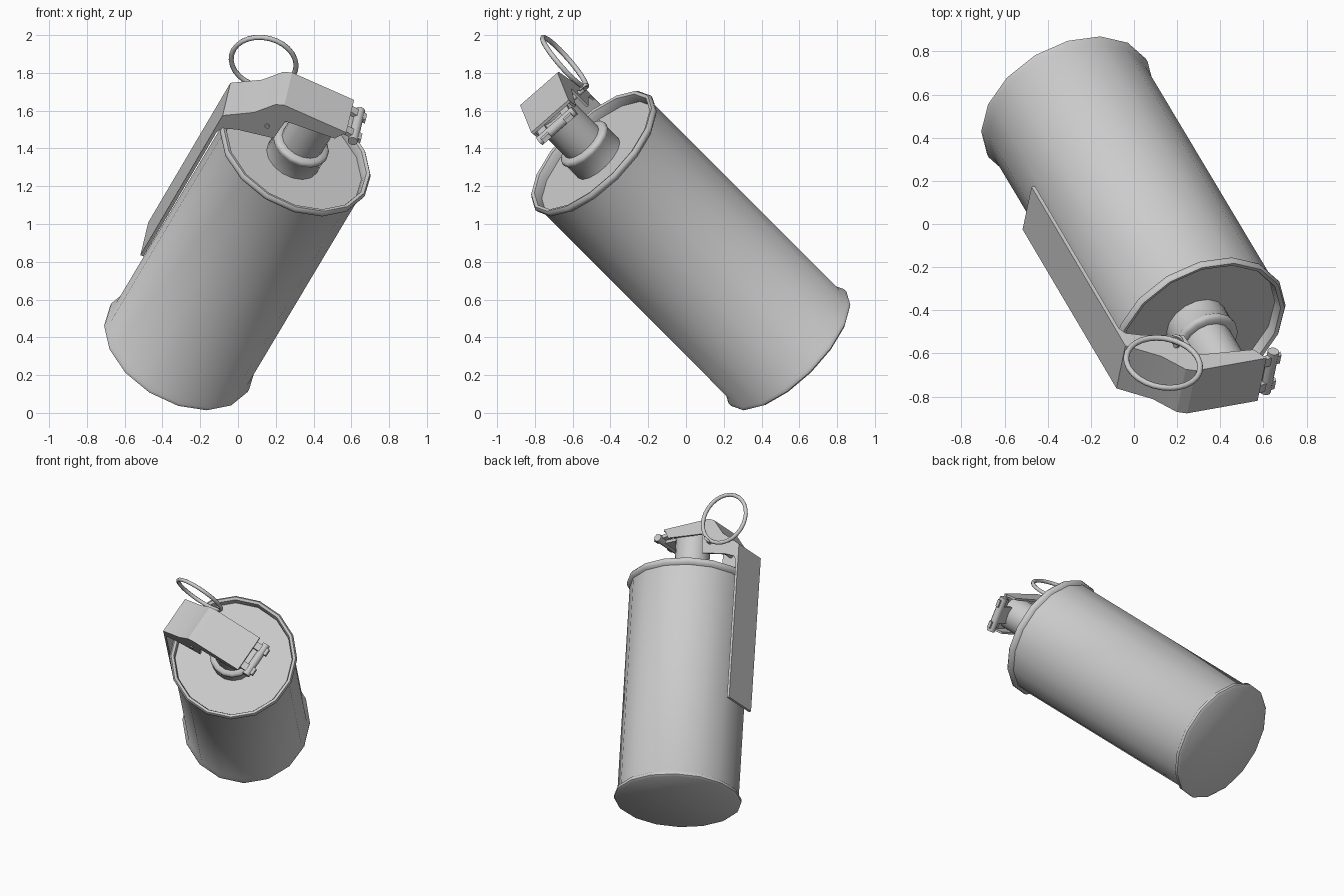
import bpy, bmesh, math
from mathutils import Vector, Matrix

if "Cube" in bpy.data.objects:
    bpy.data.objects.remove(bpy.data.objects["Cube"])

# Tilted local frame: Z = canister axis, X = towards the lever, origin = top rim centre
axis = Vector((0.389, -0.651, 0.652)).normalized()
side = Vector((0.15, 0.75, 0.64))
side = (side - axis * side.dot(axis)).normalized()
out = axis.cross(side)
FRAME = Matrix((out, -side, axis)).transposed().to_4x4()
FRAME.translation = (0.305, -0.49, 1.375)

steel = bpy.data.materials.new("grey_steel")
steel.diffuse_color = (0.6, 0.6, 0.6, 1)
steel.use_nodes = True
steel.node_tree.nodes["Principled BSDF"].inputs["Base Color"].default_value = steel.diffuse_color


def finish(name, bm, angle=30, local=Matrix()):
    bmesh.ops.recalc_face_normals(bm, faces=bm.faces)
    mesh = bpy.data.meshes.new(name)
    bm.to_mesh(mesh)
    bm.free()
    mesh.materials.append(steel)
    ob = bpy.data.objects.new(name, mesh)
    bpy.context.collection.objects.link(ob)
    ob.matrix_world = FRAME @ local
    bpy.ops.object.select_all(action='DESELECT')
    ob.select_set(True)
    bpy.context.view_layer.objects.active = ob
    bpy.ops.object.shade_smooth_by_angle(angle=math.radians(angle))
    return ob


def lathe(name, profile, sides=16, phase=9, angle=50, local=Matrix()):
    """Closed solid turned from (radius, height) points, capped at both ends."""
    bm = bmesh.new()
    rings = []
    for r, z in profile:
        ring = []
        for i in range(sides):
            t = math.radians(phase) + math.tau * i / sides
            ring.append(bm.verts.new((r * math.cos(t), r * math.sin(t), z)))
        rings.append(ring)
    for a, b in zip(rings, rings[1:]):
        for i in range(sides):
            j = (i + 1) % sides
            bm.faces.new((a[i], a[j], b[j], b[i]))
    bm.faces.new(rings[0])
    bm.faces.new(rings[-1])
    return finish(name, bm, angle, local)


def prism(name, outline, y0, y1):
    """Outline in the X-Z plane extruded from y0 to y1."""
    bm = bmesh.new()
    a = [bm.verts.new((x, y0, z)) for x, z in outline]
    b = [bm.verts.new((x, y1, z)) for x, z in outline]
    bm.faces.new(a)
    bm.faces.new(b)
    for i in range(len(a)):
        j = (i + 1) % len(a)
        bm.faces.new((a[i], a[j], b[j], b[i]))
    return finish(name, bm, 20)


def torus(name, major, minor, local, n=28, m=8):
    bm = bmesh.new()
    v = [[bm.verts.new(((major + minor * math.cos(math.tau * j / m)) * math.cos(math.tau * i / n),
                        (major + minor * math.cos(math.tau * j / m)) * math.sin(math.tau * i / n),
                        minor * math.sin(math.tau * j / m))) for j in range(m)] for i in range(n)]
    for i in range(n):
        for j in range(m):
            k, l = (i + 1) % n, (j + 1) % m
            bm.faces.new((v[i][j], v[k][j], v[k][l], v[i][l]))
    return finish(name, bm, 60, local)


# Canister with beaded rims and a recessed lid
lathe("canister_body", [
    (0.415, -1.60), (0.43, -1.588), (0.43, -1.568), (0.41, -1.55),
    (0.41, -0.03), (0.427, -0.017), (0.431, 0.002), (0.42, 0.017),
    (0.402, 0.012), (0.395, -0.01), (0.395, -0.04)])

# Neck with a stepped collar
lathe("neck_collar", [(0.15, -0.05), (0.15, 0.055), (0.157, 0.065),
                      (0.157, 0.082), (0.145, 0.092), (0.12, 0.095)])
lathe("neck", [(0.118, 0.08), (0.118, 0.375)])

# Safety lever: bent sheet over the head and down the canister side
HALF = 0.133
prism("lever_sheet", [
    (-0.151, 0.39), (0.212, 0.395), (0.255, 0.375), (0.332, 0.265),
    (0.47, 0.157), (0.465, -0.974), (0.447, -0.974), (0.452, 0.148),
    (0.322, 0.25), (0.245, 0.36), (0.208, 0.378), (-0.151, 0.373)], -HALF, HALF)

# Folded lever cheeks on both sides of the head
cheek = [(0.47, 0.157), (0.332, 0.265), (0.255, 0.375), (0.212, 0.395),
         (-0.151, 0.39), (-0.114, 0.32), (0.163, 0.294), (0.17, 0.152),
         (0.36, 0.107), (0.435, 0.075), (0.458, 0.02), (0.467, 0.02)]
for s, label in ((1, "front"), (-1, "rear")):
    prism("lever_cheek_" + label, cheek, s * HALF, s * (HALF - 0.014))

# Hinge: cross tube, joining leaf, and end tabs
turn = Matrix.Rotation(math.pi / 2, 4, 'X')
lathe("hinge_tube", [(0.027, -0.125), (0.027, 0.125)], sides=10,
      local=Matrix.Translation((-0.207, 0, 0.345)) @ turn)
prism("hinge_leaf", [(-0.10, 0.345), (-0.10, 0.325), (-0.20, 0.325), (-0.20, 0.345)], -0.06, 0.06)
for s, label in ((1, "front"), (-1, "rear")):
    prism("hinge_tab_" + label, [(-0.13, 0.375), (-0.245, 0.36), (-0.25, 0.335), (-0.13, 0.35)],
          s * 0.055, s * 0.105)

# Pull pin through the head, with an eye and the pull ring
lathe("pull_pin", [(0.014, -0.14), (0.014, 0.165)], sides=8,
      local=Matrix.Translation((0.235, 0, 0.215)) @ turn)
torus("pin_eye", 0.024, 0.009, Matrix.Translation((0.238, -0.172, 0.218))
      @ Matrix.Rotation(math.pi / 4, 4, 'Y'), n=12, m=6)
torus("pull_ring", 0.174, 0.0135, Matrix.Translation((0.365, -0.172, 0.348)) @ turn)
